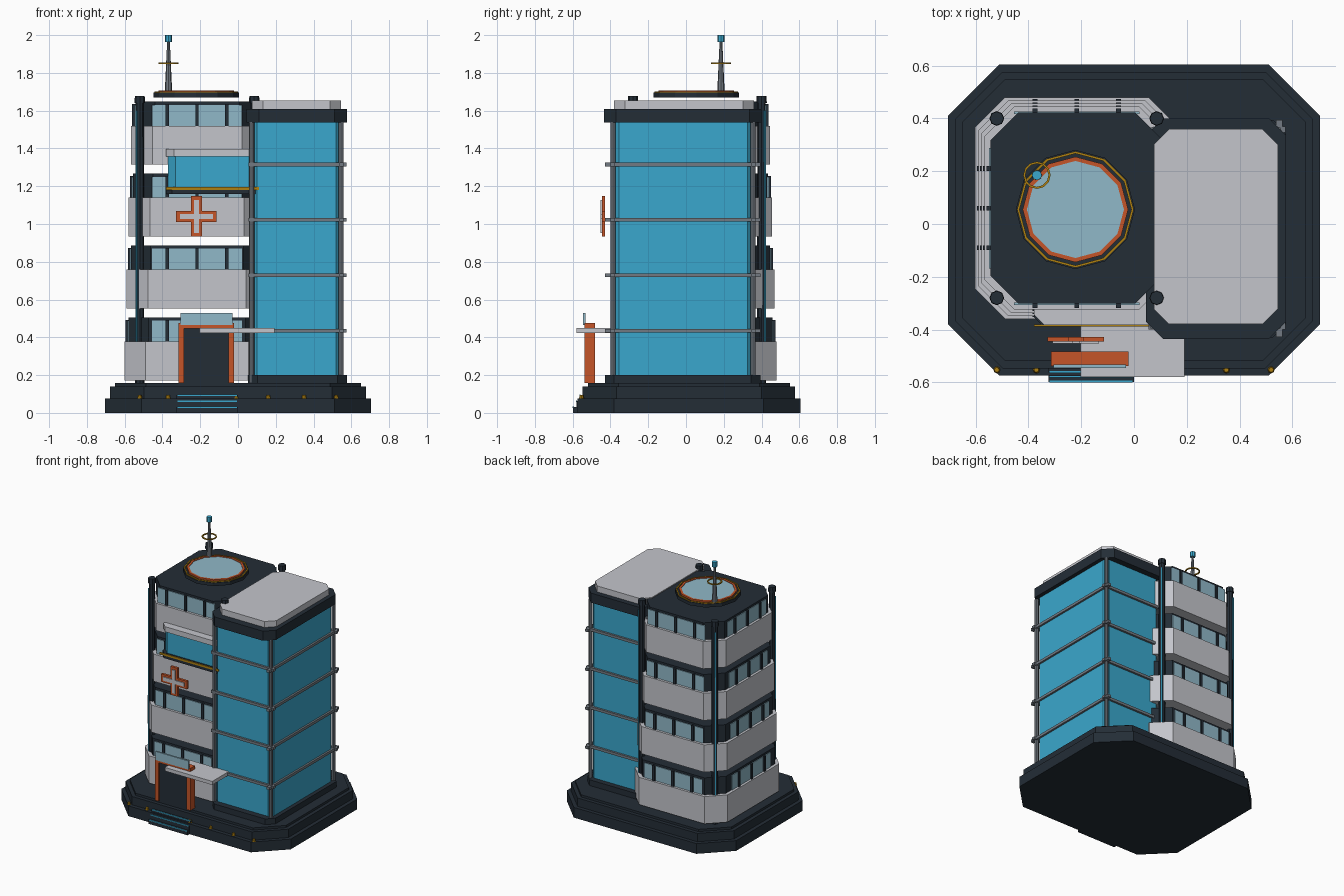
import bpy, bmesh, math
from mathutils import Vector

if "Cube" in bpy.data.objects:
    bpy.data.objects.remove(bpy.data.objects["Cube"])


def mat(name, r, g, b):
    m = bpy.data.materials.new(name)
    m.diffuse_color = (r, g, b, 1)
    m.use_nodes = True
    m.node_tree.nodes["Principled BSDF"].inputs["Base Color"].default_value = m.diffuse_color
    return m


DARK = mat("dark slate", .017, .026, .037)
WHITE = mat("pale grey", .55, .56, .60)
BLUE = mat("blue glass", .042, .39, .61)
PALE = mat("pale glass", .28, .48, .58)
GREY = mat("steel grey", .17, .195, .223)
ORANGE = mat("orange", .56, .089, .021)
GOLD = mat("gold", .43, .22, .006)


def finish(name, bm, material):
    bmesh.ops.recalc_face_normals(bm, faces=bm.faces)
    me = bpy.data.meshes.new(name)
    bm.to_mesh(me)
    bm.free()
    me.materials.append(material)
    ob = bpy.data.objects.new(name, me)
    bpy.context.collection.objects.link(ob)
    return ob


def prism(name, outline, z0, z1, material):
    bm = bmesh.new()
    face = bm.faces.new([bm.verts.new((x, y, z0)) for x, y in outline])
    top = bmesh.ops.extrude_face_region(bm, geom=[face])["geom"]
    bmesh.ops.translate(bm, vec=(0, 0, z1 - z0),
                        verts=[v for v in top if isinstance(v, bmesh.types.BMVert)])
    return finish(name, bm, material)


def box(name, x0, x1, y0, y1, z0, z1, material):
    return prism(name, [(x0, y0), (x1, y0), (x1, y1), (x0, y1)], z0, z1, material)


def octa(name, x0, x1, y0, y1, c, z0, z1, material):
    pts = [(x0 + c, y0), (x1 - c, y0), (x1, y0 + c), (x1, y1 - c),
           (x1 - c, y1), (x0 + c, y1), (x0, y1 - c), (x0, y0 + c)]
    return prism(name, pts, z0, z1, material)


def cone(name, x, y, z0, z1, r0, r1, n, material):
    bm = bmesh.new()
    bmesh.ops.create_cone(bm, cap_ends=True, segments=n, radius1=r0, radius2=r1, depth=z1 - z0)
    bmesh.ops.translate(bm, vec=(x, y, (z0 + z1) / 2), verts=bm.verts)
    return finish(name, bm, material)


def ring(name, x, y, z0, z1, r0, r1, n, material):
    """Flat ring with a rectangular section."""
    bm = bmesh.new()
    loops = []
    for i in range(n):
        a = 2 * math.pi * i / n
        loops.append([bm.verts.new((x + r * math.cos(a), y + r * math.sin(a), z))
                      for r, z in ((r0, z0), (r1, z0), (r1, z1), (r0, z1))])
    for i in range(n):
        a, b = loops[i], loops[(i + 1) % n]
        for k in range(4):
            bm.faces.new((a[k], b[k], b[(k + 1) % 4], a[(k + 1) % 4]))
    return finish(name, bm, material)


# Stepped plinth
for i, (ins, z0, z1) in enumerate([(0, 0, .077), (.028, .077, .14), (.055, .14, .157)]):
    octa(f"plinth_tier_{i+1}", -.705 + ins, .705 - ins, -.575 + ins, .605 - ins,
         .195 - ins * .6, z0, z1, DARK)

# Entrance steps with bright nosings
for i in range(3):
    y, z = -.598 + i * .018, .03 + i * .032
    box(f"entrance_step_{i+1}", -.325, 0, y, -.5, 0, z, DARK)
    box(f"step_nosing_{i+1}", -.32, -.005, y - .002, y + .004, z - .004, z + .003, BLUE)

# Plinth lights
for i, x in enumerate((-.52, -.37, -.01, .16, .35, .52)):
    cone(f"plinth_light_{i+1}", x, -.553, .077, .095, .013, .009, 8, GOLD)

# Ward block: four stacked storeys, each a little smaller
CX, CY = -.217, .06
for f in range(4):
    z = .172 + .381 * f
    hx, hy = .385 - .0117 * f, .42 - .0117 * f
    octa(f"storey_band_{f+1}", CX - hx, CX + hx, CY - hy, CY + hy, .113, z, z + .205, WHITE)
    kx, ky = hx - .023, hy - .023
    octa(f"storey_core_{f+1}", CX - kx, CX + kx, CY - ky, CY + ky, .105,
         z + .205, z + .333, DARK)
    g0, g1 = z + .205, z + .316
    for side, s in (("front", -1), ("back", 1)):
        y = CY + s * ky
        box(f"{side}_window_{f+1}", CX - .238, CX + .238, y - .005, y + .005, g0, g1, PALE)
        for k in (-1, 0, 1):
            x = CX + .158 * k
            box(f"{side}_mullion_{f+1}", x - .009, x + .009, y - .016, y + .016, g0, g1 + .005, DARK)
    x = CX - kx
    box(f"left_window_{f+1}", x - .005, x + .005, CY - .228, CY + .228, g0, g1, PALE)
    for k in (-1, 0, 1):
        y = CY + .15 * k
        box(f"left_mullion_{f+1}", x - .016, x + .016, y - .009, y + .009, g0, g1 + .005, DARK)

# Corner columns with caps and blue light strips
for sx in (-1, 1):
    for sy in (-1, 1):
        x, y = CX + .303 * sx, CY + .34 * sy
        cone("corner_column", x, y, .157, 1.65, .024, .022, 8, DARK)
        cone("column_cap", x, y, 1.64, 1.678, .028, .026, 8, DARK)
        d = .0235 * .7071
        cone("column_light_strip", x + sx * d, y + sy * d, .2, 1.6, .006, .006, 4, BLUE)

# Glass tower
octa("tower_base", .052, .577, -.43, .395, .05, .157, .2, DARK)
octa("tower_glass", .07, .548, -.385, .355, .03, .2, 1.54, BLUE)
octa("tower_cornice", .045, .577, -.435, .4, .065, 1.538, 1.61, DARK)
octa("tower_roof", .075, .545, -.38, .36, .058, 1.61, 1.655, WHITE)
for x in (.073, .545):
    for y in (-.386, .355):
        cone("tower_post", x, y, .16, 1.54, .014, .014, 8, GREY)
for i in range(4):
    z = .435 + .2935 * i
    for y in (-.388, .358):
        box(f"tower_rail_{i+1}", .055, .575, y - .012, y + .012, z - .01, z + .01, GREY)
    box(f"tower_side_rail_{i+1}", .538, .562, -.428, .395, z - .01, z + .01, GREY)

# Projecting lounge on the upper floor
octa("lounge_floor", -.38, .115, -.383, -.2, .03, 1.158, 1.197, DARK)
octa("lounge_glass", -.37, .108, -.372, -.2, .04, 1.197, 1.36, BLUE)
octa("lounge_roof", -.38, .115, -.383, -.2, .04, 1.358, 1.397, WHITE)
box("lounge_gold_trim", -.38, .11, -.389, -.381, 1.18, 1.195, GOLD)


# Medical cross sign
def cross(name, r, w, y0, y1, material):
    pts = [(-w, -r), (w, -r), (w, -w), (r, -w), (r, w), (w, w),
           (w, r), (-w, r), (-w, w), (-r, w), (-r, -w), (-w, -w)]
    ob = prism(name, pts, y0, y1, material)
    for v in ob.data.vertices:
        x, z, y = v.co
        v.co = Vector((x - .22, y, z + 1.04))
    ob.data.flip_normals()


cross("cross_sign_frame", .107, .03, -.446, -.428, ORANGE)
cross("cross_sign_face", .088, .014, -.453, -.445, WHITE)

# Entrance portal
box("door_panel", -.29, -.045, -.525, -.49, .157, .45, DARK)
for x in (-.315, -.05):
    box("door_jamb", x, x + .03, -.538, -.483, .157, .475, ORANGE)
box("door_lintel", -.315, -.02, -.538, -.483, .447, .475, ORANGE)
box("door_glass_sign", -.305, -.03, -.545, -.532, .465, .53, PALE)
box("entrance_canopy", -.203, .192, -.58, -.385, .423, .45, WHITE)

# Rooftop landing pad
PX, PY = -.222, .055
cone("landing_pad", PX, PY, 1.67, 1.695, .226, .226, 12, DARK)
ring("pad_gold_ring", PX, PY, 1.69, 1.701, .212, .221, 12, GOLD)
ring("pad_orange_ring", PX, PY, 1.69, 1.706, .184, .2, 12, ORANGE)
cone("pad_surface", PX, PY, 1.69, 1.702, .186, .186, 12, PALE)

# Antenna
cone("antenna_mast", -.368, .185, 1.69, 1.97, .02, .007, 8, GREY)
cone("antenna_beacon", -.368, .185, 1.963, 2.0, .019, .019, 8, BLUE)
ring("antenna_ring", -.368, .185, 1.846, 1.854, .044, .052, 12, GOLD)
